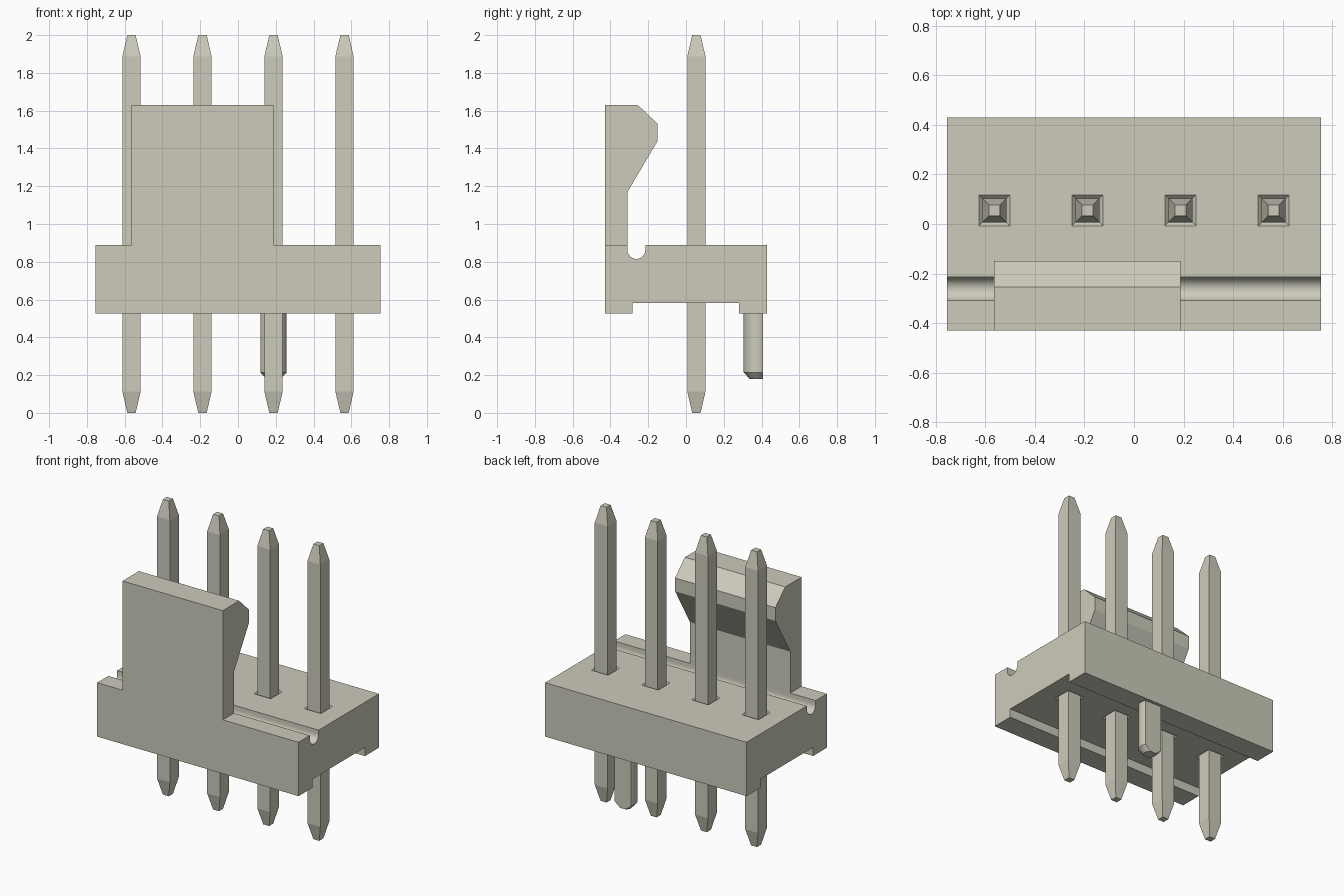
import bpy, bmesh, math
from mathutils import Vector

if "Cube" in bpy.data.objects:
    bpy.data.objects.remove(bpy.data.objects["Cube"], do_unlink=True)

# One warm off-white material
COLOUR = (0.61, 0.597, 0.497, 1)
mat = bpy.data.materials.new("warm_off_white")
mat.use_nodes = True
mat.diffuse_color = COLOUR
mat.node_tree.nodes["Principled BSDF"].inputs["Base Color"].default_value = COLOUR

PIN_X = [-0.564, -0.188, 0.188, 0.564]
PIN_Y = 0.055


def make(name, bm):
    bmesh.ops.recalc_face_normals(bm, faces=bm.faces[:])
    mesh = bpy.data.meshes.new(name)
    bm.to_mesh(mesh)
    bm.free()
    mesh.materials.append(mat)
    ob = bpy.data.objects.new(name, mesh)
    bpy.context.collection.objects.link(ob)
    return ob


def smooth(ob, degrees=30):
    bpy.ops.object.select_all(action="DESELECT")
    ob.select_set(True)
    bpy.context.view_layer.objects.active = ob
    bpy.ops.object.shade_smooth_by_angle(angle=math.radians(degrees))


def extrude_x(name, profile, x0, x1):
    """Extrude a (y, z) outline along x."""
    bm = bmesh.new()
    face = bm.faces.new([bm.verts.new((x0, y, z)) for y, z in profile])
    res = bmesh.ops.extrude_face_region(bm, geom=[face])
    moved = [v for v in res["geom"] if isinstance(v, bmesh.types.BMVert)]
    bmesh.ops.translate(bm, verts=moved, vec=(x1 - x0, 0, 0))
    return make(name, bm)


def loft(bm, rings):
    """Skin a stack of equal-length rings and cap both ends."""
    loops = [[bm.verts.new(p) for p in ring] for ring in rings]
    n = len(loops[0])
    for a, b in zip(loops, loops[1:]):
        for i in range(n):
            j = (i + 1) % n
            bm.faces.new((a[i], a[j], b[j], b[i]))
    bm.faces.new(loops[0])
    bm.faces.new(loops[-1])


def square(x, y, half, z):
    return [(x + sx * half, y + sy * half, z)
            for sx, sy in ((-1, -1), (1, -1), (1, 1), (-1, 1))]


def circle(x, y, r, z, n=32):
    return [(x + r * math.cos(2 * math.pi * i / n),
             y + r * math.sin(2 * math.pi * i / n), z) for i in range(n)]


# Housing: block with underside channel and a round-bottomed groove on top
groove = [(-0.2625 + 0.0475 * math.cos(math.pi * i / 12),
           0.8625 - 0.0475 * math.sin(math.pi * i / 12)) for i in range(13)]
outline = [(-0.43, 0.525), (-0.283, 0.525), (-0.283, 0.583), (0.281, 0.583),
           (0.281, 0.525), (0.43, 0.525), (0.43, 0.89), (-0.215, 0.89),
           *groove, (-0.31, 0.89), (-0.43, 0.89)]
housing = extrude_x("housing", outline, -0.755, 0.755)

# Countersinks around each pin, top and bottom
bm = bmesh.new()
for x in PIN_X:
    for face_z, d in ((0.89, 1), (0.583, -1)):
        loft(bm, [square(x, PIN_Y, 0.043, face_z - d * 0.02),
                  square(x, PIN_Y, 0.063, face_z),
                  square(x, PIN_Y, 0.063, face_z + d * 0.02)])
cutter = make("countersink_cutter", bm)
cut = housing.modifiers.new("countersinks", "BOOLEAN")
cut.operation = "DIFFERENCE"
cut.solver = "EXACT"
cut.object = cutter
bpy.ops.object.select_all(action="DESELECT")
bpy.context.view_layer.objects.active = housing
housing.select_set(True)
bpy.ops.object.modifier_apply(modifier="countersinks")
bpy.data.objects.remove(cutter, do_unlink=True)
smooth(housing)

# Latch wall with hooked top
extrude_x("latch", [(-0.43, 0.89), (-0.31, 0.89), (-0.31, 1.17), (-0.15, 1.44),
                    (-0.15, 1.53), (-0.255, 1.63), (-0.43, 1.63)], -0.565, 0.187)

# Square pins with tapered ends
for i, x in enumerate(PIN_X):
    bm = bmesh.new()
    loft(bm, [square(x, PIN_Y, h, z) for h, z in
              ((0.022, 0), (0.048, 0.112), (0.048, 1.888), (0.022, 2.0))])
    make(f"pin_{i + 1}", bm)

# Locating peg: round post with chamfered foot and a flat back
bm = bmesh.new()
loft(bm, [circle(0.188, 0.375, r, z) for r, z in
          ((0.038, 0.18), (0.07, 0.215), (0.07, 0.54))])
cut = bmesh.ops.bisect_plane(bm, geom=bm.verts[:] + bm.edges[:] + bm.faces[:],
                             plane_co=Vector((0, 0.408, 0)), plane_no=Vector((0, 1, 0)),
                             clear_outer=True)
rim = [e for e in bm.edges if e.is_boundary]
bmesh.ops.holes_fill(bm, edges=rim)
smooth(make("locating_peg", bm))
